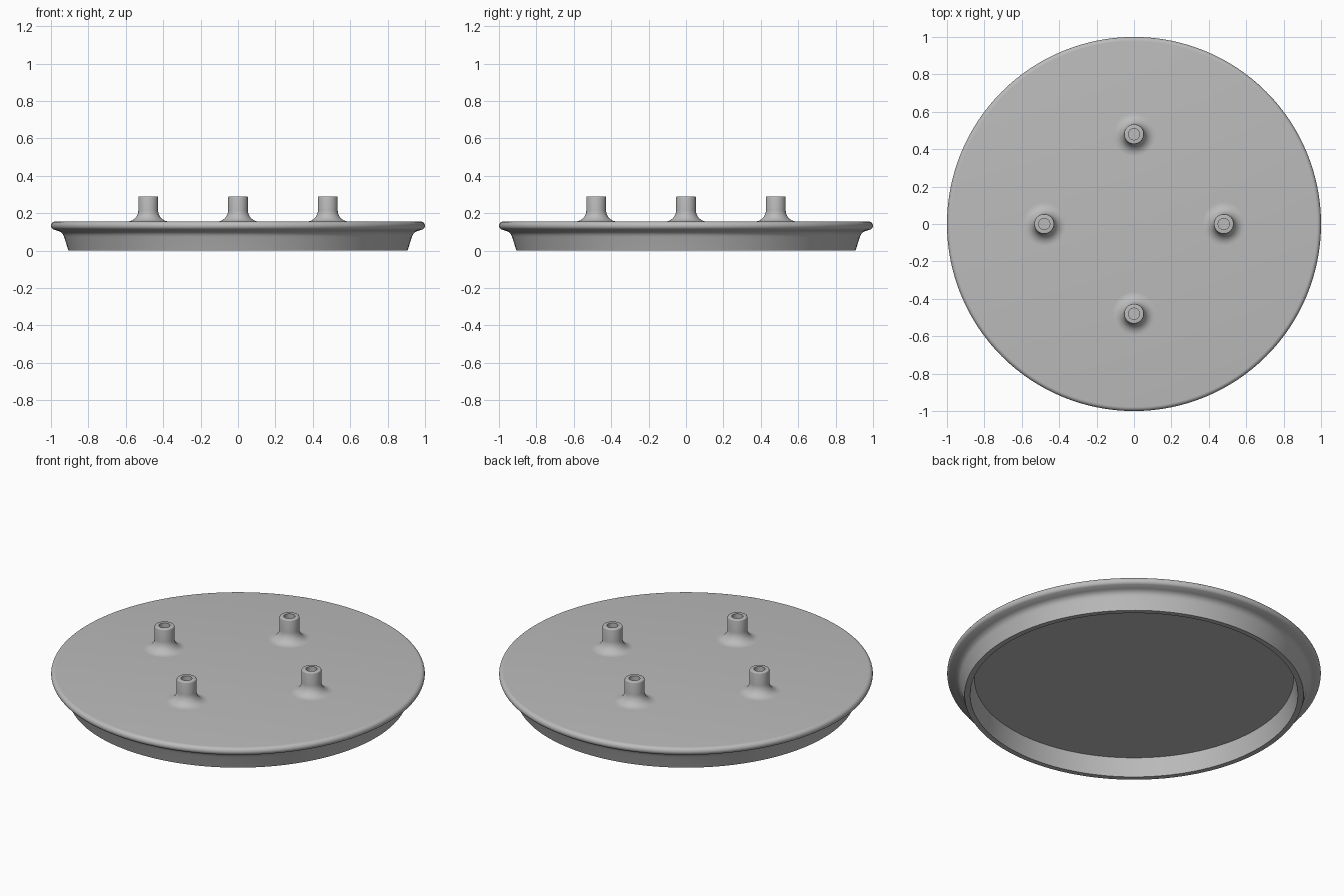
import bpy, bmesh, math

if "Cube" in bpy.data.objects:
    bpy.data.objects.remove(bpy.data.objects["Cube"])

metal = bpy.data.materials.new("plain grey")
metal.diffuse_color = (0.5, 0.5, 0.5, 1)
metal.use_nodes = True
metal.node_tree.nodes["Principled BSDF"].inputs["Base Color"].default_value = metal.diffuse_color


def arc(cx, cz, rx, rz, a0, a1, n):
    """Points on an elliptical arc, angles in degrees."""
    angles = [math.radians(a0 + (a1 - a0) * i / n) for i in range(n + 1)]
    return [(cx + rx * math.cos(a), cz + rz * math.sin(a)) for a in angles]


def lathe(name, profile, steps, location=(0, 0, 0)):
    """Spin a radius/height profile around z."""
    bm = bmesh.new()
    verts = [bm.verts.new((r, 0, z)) for r, z in profile]
    edges = [bm.edges.new(pair) for pair in zip(verts, verts[1:])]
    bmesh.ops.spin(bm, geom=verts + edges, cent=(0, 0, 0), axis=(0, 0, 1),
                   angle=math.tau, steps=steps)
    bmesh.ops.remove_doubles(bm, verts=bm.verts, dist=0.0001)
    bmesh.ops.recalc_face_normals(bm, faces=bm.faces)
    mesh = bpy.data.meshes.new(name)
    bm.to_mesh(mesh)
    bm.free()
    obj = bpy.data.objects.new(name, mesh)
    obj.location = location
    obj.data.materials.append(metal)
    bpy.context.collection.objects.link(obj)
    bpy.ops.object.select_all(action='DESELECT')
    obj.select_set(True)
    bpy.context.view_layer.objects.active = obj
    bpy.ops.object.shade_smooth_by_angle(angle=math.radians(35))
    return obj


# Round plate: recessed underside, sloped skirt, concave neck, rolled lip
plate = [(0, 0.105), (0.855, 0.105), (0.877, 0), (0.907, 0), (0.928, 0.068)]
plate += arc(0.972, 0.064, 0.043, 0.042, 165, 105, 6)
plate += arc(0.978, 0.133, 0.022, 0.022, -60, 90, 10)
plate += [(0, 0.155)]
lathe("plate", plate, 128)

# Four hollow pegs with flared bases
peg = arc(0.113, 0.215, 0.06, 0.06, 270, 180, 10)
peg += arc(0.048, 0.284, 0.005, 0.005, 0, 90, 3)
peg += [(0.030, 0.289), (0.030, 0.175), (0, 0.175)]
for i, side in enumerate(("right", "back", "left", "front")):
    a = i * math.pi / 2
    lathe(side + "_peg", peg, 40, (0.48 * math.cos(a), 0.48 * math.sin(a), 0))
